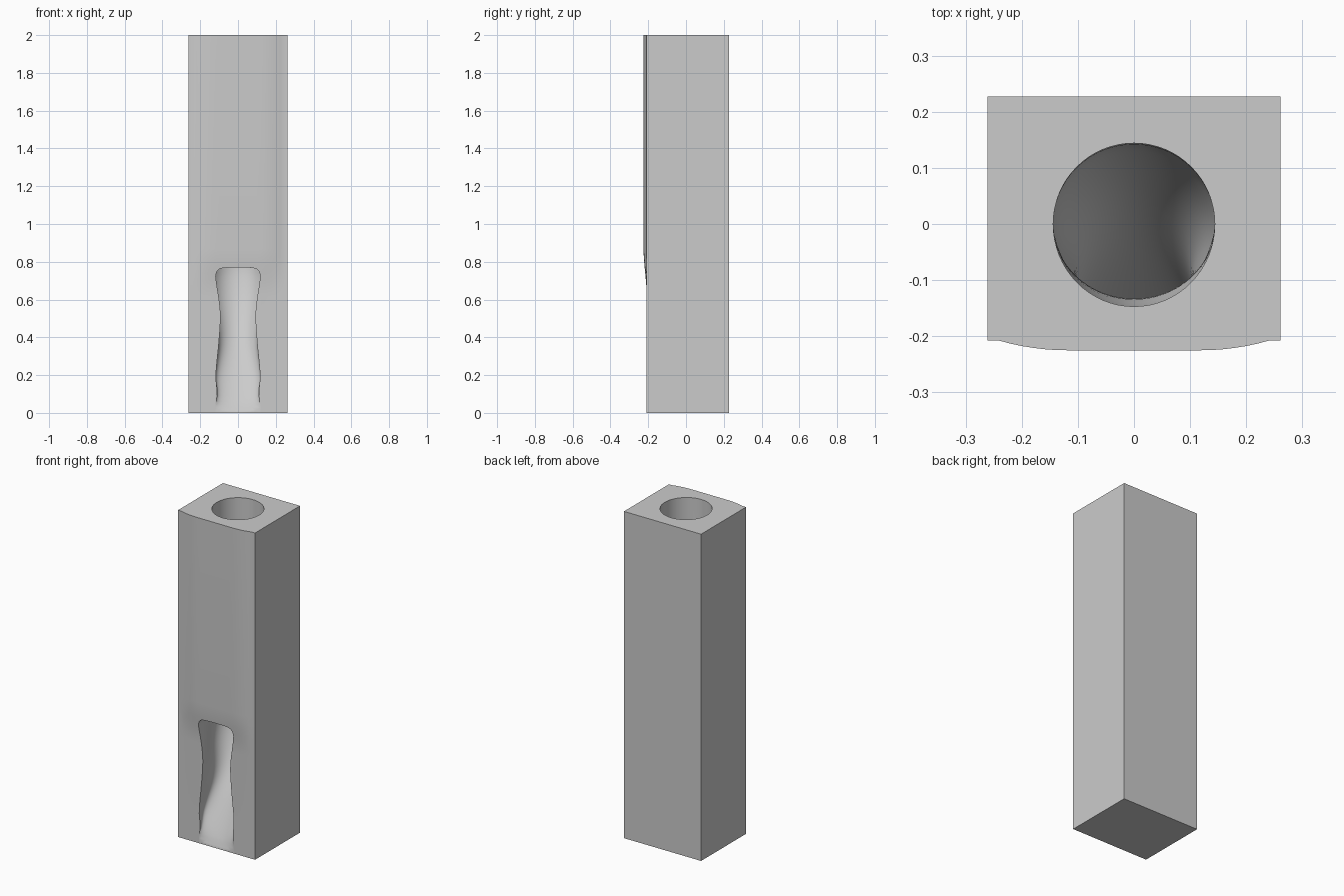
import bpy, bmesh, math

if "Cube" in bpy.data.objects:
    bpy.data.objects.remove(bpy.data.objects["Cube"], do_unlink=True)

grey = bpy.data.materials.new("plain grey")
grey.use_nodes = True
grey.diffuse_color = (0.6, 0.6, 0.6, 1)
grey.node_tree.nodes["Principled BSDF"].inputs["Base Color"].default_value = (0.6, 0.6, 0.6, 1)


def loft(name, rings):
    """Join equal-length rings of points into a capped solid."""
    bm = bmesh.new()
    loops = [[bm.verts.new(p) for p in ring] for ring in rings]
    n = len(loops[0])
    for a, b in zip(loops, loops[1:]):
        for i in range(n):
            j = (i + 1) % n
            bm.faces.new((a[i], a[j], b[j], b[i]))
    bm.faces.new(loops[0])
    bm.faces.new(loops[-1])
    bmesh.ops.recalc_face_normals(bm, faces=bm.faces)
    mesh = bpy.data.meshes.new(name)
    bm.to_mesh(mesh)
    bm.free()
    mesh.materials.append(grey)
    obj = bpy.data.objects.new(name, mesh)
    bpy.context.collection.objects.link(obj)
    return obj


def smoothstep(t):
    t = max(0, min(1, t))
    return t * t * (3 - 2 * t)


def interp(table, z):
    """Smooth (Hermite) interpolation through (z, value) pairs."""
    def slope(i):
        a, b = table[max(i - 1, 0)], table[min(i + 1, len(table) - 1)]
        return (b[1] - a[1]) / (b[0] - a[0])
    for i in range(len(table) - 1):
        (z0, v0), (z1, v1) = table[i], table[i + 1]
        if z <= z1:
            h = z1 - z0
            t = (z - z0) / h
            s = smoothstep(t)
            return (v0 * (1 - s) + v1 * s + h * slope(i) * t * (1 - t) ** 2
                    - h * slope(i + 1) * t * t * (1 - t))
    return table[-1][1]


# Block with a shallow swelling on the upper front
HALF, BACK, FRONT = 0.261, 0.227, -0.208


def block_ring(z):
    bulge = 0.017 * smoothstep((z - 0.62) / 0.25)
    xs = [-HALF] + [-0.24 + 0.48 * i / 24 for i in range(25)] + [HALF]
    ring = [(x, FRONT - bulge * (1 - max(0, (abs(x) - 0.12) / 0.12) ** 2)
             if abs(x) < 0.24 else FRONT, z) for x in xs]
    return ring + [(HALF, BACK, z), (-HALF, BACK, z)]


block = loft("block", [block_ring(z) for z in
                       (0, 0.62, 0.66, 0.7, 0.74, 0.78, 0.82, 0.87, 2)])

# Bore that bends forward into a chute opening on the front
R = 0.144
RAMP = [(0, -0.209), (0.06, -0.185), (0.25, -0.085), (0.5, 0.055), (0.72, 0.13), (0.9, R)]
MOUTH = [(0, 0.2), (0.03, 0.155), (0.07, 0.113), (0.2, 0.117), (0.5, 0.092), (0.72, 0.118)]


def chute_ring(z, window):
    back = interp(RAMP, z)
    mouth = interp(MOUTH, z)
    if z > 0.72:
        mouth = 0.088 + 0.03 * math.sqrt(max(0, 1 - ((z - 0.72) / 0.045) ** 2))
    inner = mouth + (R - mouth) * smoothstep((z - 0.3) / 0.4)
    if not window:
        inner = R
    mid = min(0, back - 0.03 - 0.1 * smoothstep(z / 0.7))
    # Back half of the section, left to right
    ring = []
    for i in range(33):
        a = math.pi * i / 32
        ring.append((inner * math.cos(a), mid + (back - mid) * math.sin(a), z))
    # Front half: a round wall, or a slot through the front
    side = []
    for k in range(1, 16):
        a = math.pi / 2 * k / 16
        if window:
            y = mid + (-0.3 - mid) * k / 16
            side.append((mouth + (inner - mouth) * (1 - smoothstep((mid - y) / 0.17)), y))
        else:
            front = R + 0.003 - 0.014 * smoothstep((1.0 - z) / 0.22)
            side.append((R * math.cos(a), -front * math.sin(a)))
    tip = -0.3 if window else -(R + 0.003 - 0.014 * smoothstep((1.0 - z) / 0.22))
    ring += [(-x, y, z) for x, y in side] + [(0, tip, z)]
    return ring + [(x, y, z) for x, y in reversed(side)]


heights = [0.002, 0.015, 0.03, 0.045] + [0.06 + 0.03 * i for i in range(23)]
heights += [0.735, 0.745, 0.753, 0.759, 0.763, 0.765]
rings = [chute_ring(z, True) for z in heights]
rings += [chute_ring(z, False) for z in (0.775, 0.82, 0.86, 0.9, 0.95, 1.0, 2.1)]
cutter = loft("chute_cutter", rings)
cutter.hide_render = True

cut = block.modifiers.new("chute", 'BOOLEAN')
cut.object = cutter
cut.operation = 'DIFFERENCE'
cut.solver = 'EXACT'
bpy.ops.object.select_all(action='DESELECT')
block.select_set(True)
bpy.context.view_layer.objects.active = block
bpy.ops.object.modifier_apply(modifier=cut.name)
bpy.data.objects.remove(cutter, do_unlink=True)
bpy.ops.object.shade_smooth_by_angle(angle=math.radians(30))
